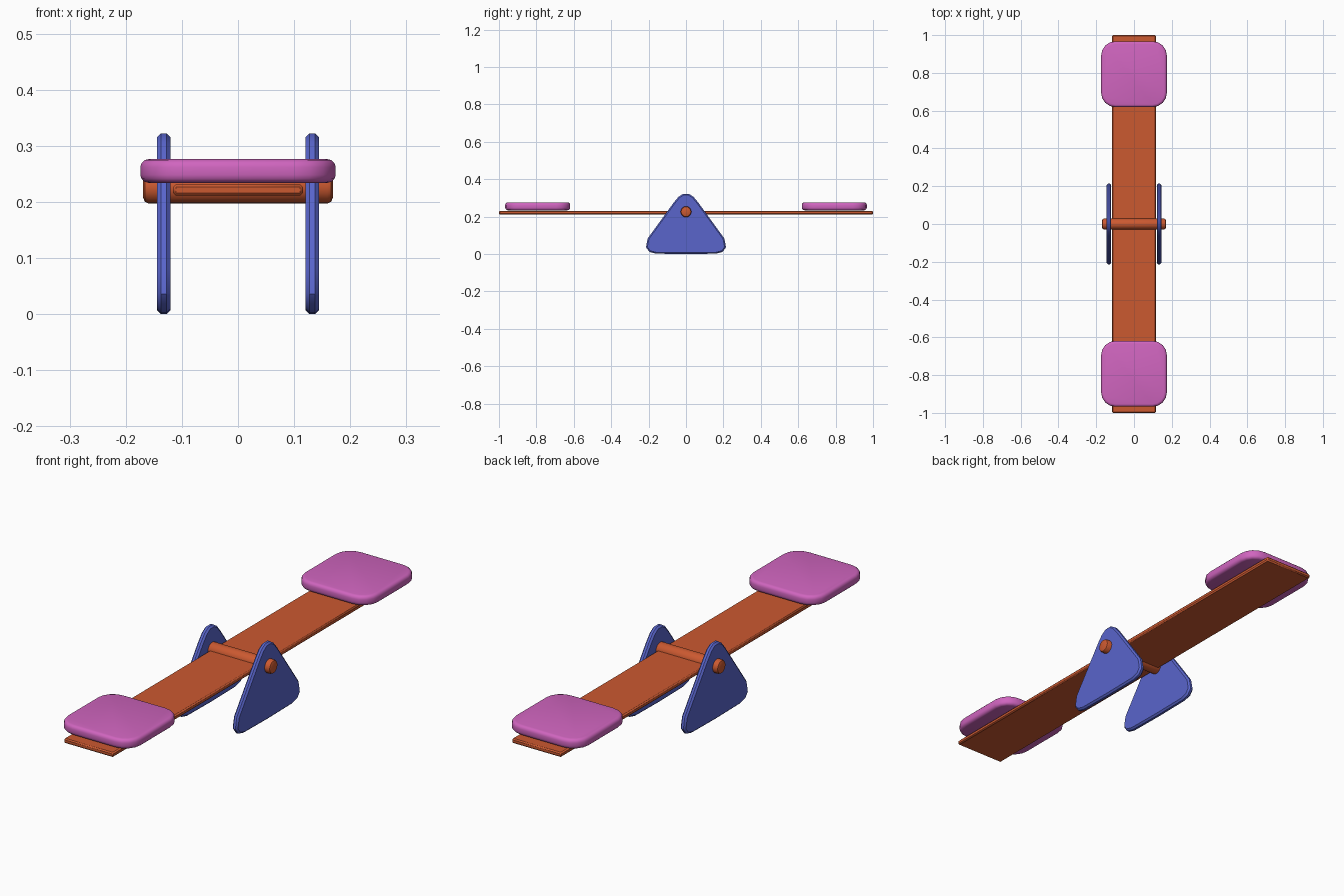
import bpy, math

if "Cube" in bpy.data.objects:
    bpy.data.objects.remove(bpy.data.objects["Cube"])


def material(name, rgb):
    m = bpy.data.materials.new(name)
    m.diffuse_color = (*rgb, 1)
    m.use_nodes = True
    m.node_tree.nodes["Principled BSDF"].inputs["Base Color"].default_value = m.diffuse_color
    return m


ORANGE = material("orange", (0.60, 0.10, 0.03))
BLUE = material("blue", (0.10, 0.13, 0.60))
PINK = material("pink", (0.63, 0.13, 0.52))


def finish(obj, mat, bevel, segments):
    """Colour, bevel and smooth a part."""
    obj.data.materials.append(mat)
    mod = obj.modifiers.new("bevel", 'BEVEL')
    mod.width, mod.segments = bevel, segments
    mod.limit_method, mod.angle_limit = 'ANGLE', math.radians(50)
    bpy.ops.object.select_all(action='DESELECT')
    obj.select_set(True)
    bpy.context.view_layer.objects.active = obj
    bpy.ops.object.modifier_apply(modifier=mod.name)
    bpy.ops.object.shade_smooth_by_angle(angle=math.radians(40))


def prism(name, lower, upper, mat, bevel, segments):
    """Solid between two matching rings of points."""
    n = len(lower)
    faces = [tuple(reversed(range(n))), tuple(range(n, 2 * n))]
    faces += [(i, (i + 1) % n, n + (i + 1) % n, n + i) for i in range(n)]
    mesh = bpy.data.meshes.new(name)
    mesh.from_pydata(lower + upper, [], faces)
    obj = bpy.data.objects.new(name, mesh)
    bpy.context.collection.objects.link(obj)
    finish(obj, mat, bevel, segments)


def rounded_square(half, radius, steps=4):
    pts = []
    for q in range(4):
        a0 = q * math.pi / 2
        cx = (half - radius) * (1 if q in (0, 3) else -1)
        cy = (half - radius) * (1 if q in (0, 1) else -1)
        for k in range(steps + 1):
            a = a0 + k / steps * math.pi / 2
            pts.append((cx + radius * math.cos(a), cy + radius * math.sin(a)))
    return pts


# Long board
bpy.ops.mesh.primitive_cube_add(size=1, location=(0, 0, 0.221))
plank = bpy.context.object
plank.name = "plank"
plank.scale = (0.231, 2.0, 0.02)
bpy.ops.object.transform_apply(location=False, rotation=False, scale=True)
finish(plank, ORANGE, 0.005, 1)

# Pivot rod through both side plates
bpy.ops.mesh.primitive_cylinder_add(vertices=16, radius=0.029, depth=0.338,
                                    location=(0, 0, 0.226),
                                    rotation=(0, math.pi / 2, 0))
axle = bpy.context.object
axle.name = "axle"
finish(axle, ORANGE, 0.01, 2)

# Rounded triangular side plates
half = [(0.16, 0.002), (0.195, 0.011), (0.214, 0.036), (0.205, 0.083),
        (0.065, 0.276), (0.04, 0.306), (0.015, 0.322)]
outline = half + [(-y, z) for y, z in reversed(half)]
outline.insert(0, (0, 0))
for side, x in (("left", -0.1325), ("right", 0.1325)):
    prism(side + "_support",
          [(x - 0.012, y, z) for y, z in outline],
          [(x + 0.012, y, z) for y, z in outline], BLUE, 0.007, 1)

# Cushioned seats
for end, y0 in (("front", -0.793), ("back", 0.793)):
    ring = rounded_square(0.174, 0.075)
    prism(end + "_seat",
          [(x, y + y0, 0.234) for x, y in ring],
          [(x, y + y0, 0.276) for x, y in ring], PINK, 0.014, 3)
